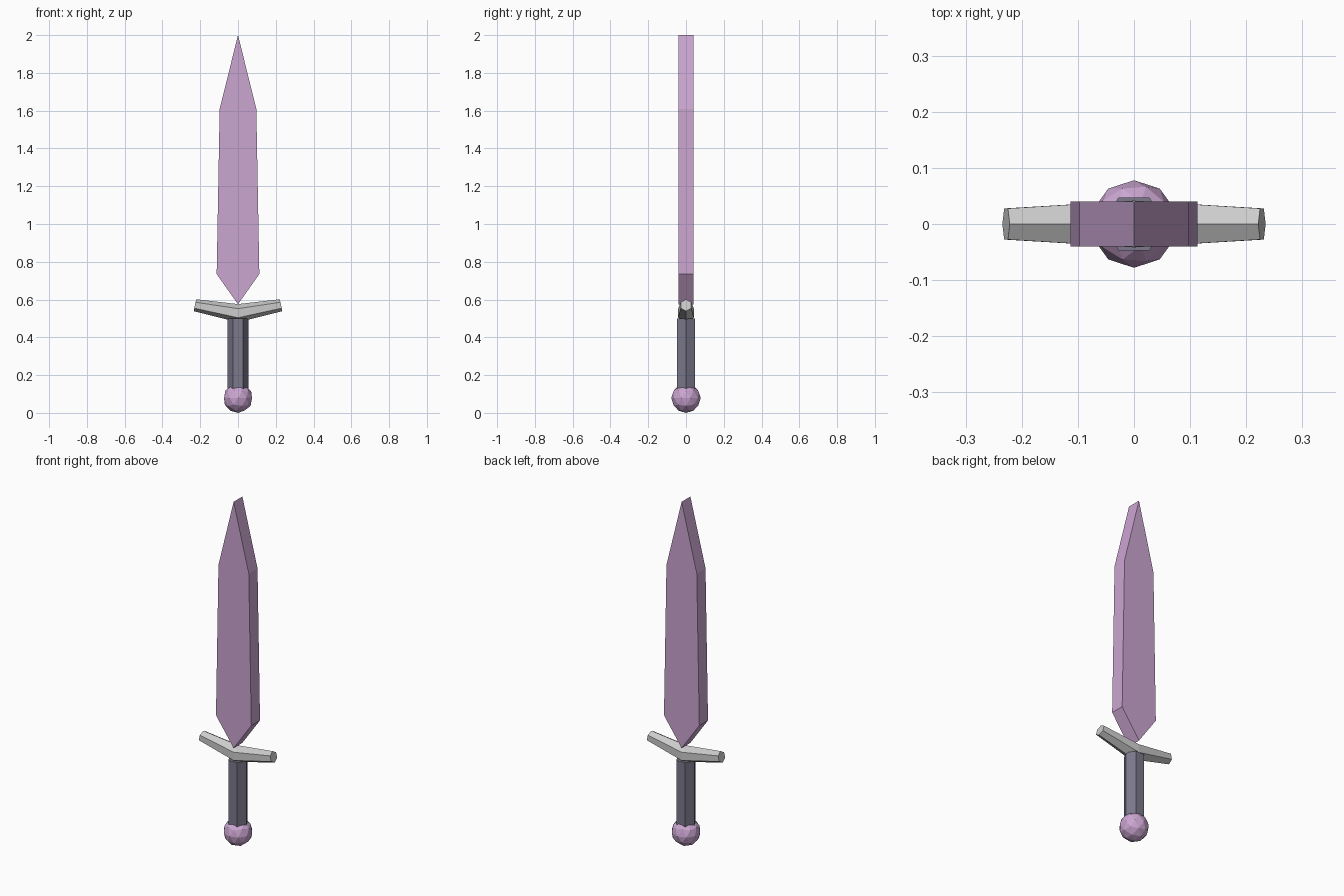
import bpy, bmesh
from math import sin, cos, radians
from mathutils import Vector

if "Cube" in bpy.data.objects:
    bpy.data.objects.remove(bpy.data.objects["Cube"])


def colour(name, rgb):
    mat = bpy.data.materials.new(name)
    mat.diffuse_color = (*rgb, 1)
    mat.use_nodes = True
    mat.node_tree.nodes["Principled BSDF"].inputs["Base Color"].default_value = mat.diffuse_color
    return mat


def finish(bm, name, mat=None):
    bmesh.ops.recalc_face_normals(bm, faces=bm.faces)
    mesh = bpy.data.meshes.new(name)
    bm.to_mesh(mesh)
    bm.free()
    obj = bpy.data.objects.new(name, mesh)
    bpy.context.collection.objects.link(obj)
    if mat:
        mesh.materials.append(mat)
    return obj


def loft(bm, rings):
    """Skin a list of equal-sized point loops and cap both ends."""
    loops = [[bm.verts.new(p) for p in ring] for ring in rings]
    n = len(loops[0])
    for a, b in zip(loops, loops[1:]):
        for i in range(n):
            j = (i + 1) % n
            bm.faces.new((a[i], a[j], b[j], b[i]))
    bm.faces.new(loops[0])
    bm.faces.new(loops[-1])


purple = colour("purple", (0.60, 0.38, 0.64))
dark = colour("dark_grip", (0.20, 0.19, 0.26))

# Blade: flat pointed outline with constant thickness
half = [(0.097, 1.61), (0.113, 0.735)]
outline = [(0, 2.0)] + half + [(0, 0.575)] + [(-x, z) for x, z in reversed(half)]
bm = bmesh.new()
loft(bm, [[(x, y, z) for x, z in outline] for y in (-0.04, 0.04)])
finish(bm, "blade", purple)

# Guard: hexagonal bar, bent up and tapered to both ends


def guard_ring(x, z, radius, tilt):
    ring = []
    for k in range(6):
        a = radians(60 * k)
        up = radius * cos(a)
        ring.append(Vector((x - up * sin(tilt), radius * sin(a), z + up * cos(tilt))))
    return ring


bm = bmesh.new()
tilt = radians(12)
loft(bm, [guard_ring(-0.228, 0.57, 0.032, -tilt),
          guard_ring(0, 0.528, 0.048, 0),
          guard_ring(0.228, 0.57, 0.032, tilt)])
finish(bm, "guard")

# Grip: hexagonal prism with corners on the x axis
hexagon = [(0.055 * cos(radians(60 * k)), 0.055 * sin(radians(60 * k))) for k in range(6)]
bm = bmesh.new()
loft(bm, [[(x, y, z) for x, y in hexagon] for z in (0.09, 0.50)])
finish(bm, "grip", dark)

# Pommel: faceted ball
bm = bmesh.new()
bmesh.ops.create_icosphere(bm, subdivisions=2, radius=0.078)
bmesh.ops.translate(bm, verts=bm.verts, vec=(0, 0, 0.078))
finish(bm, "pommel", purple)
